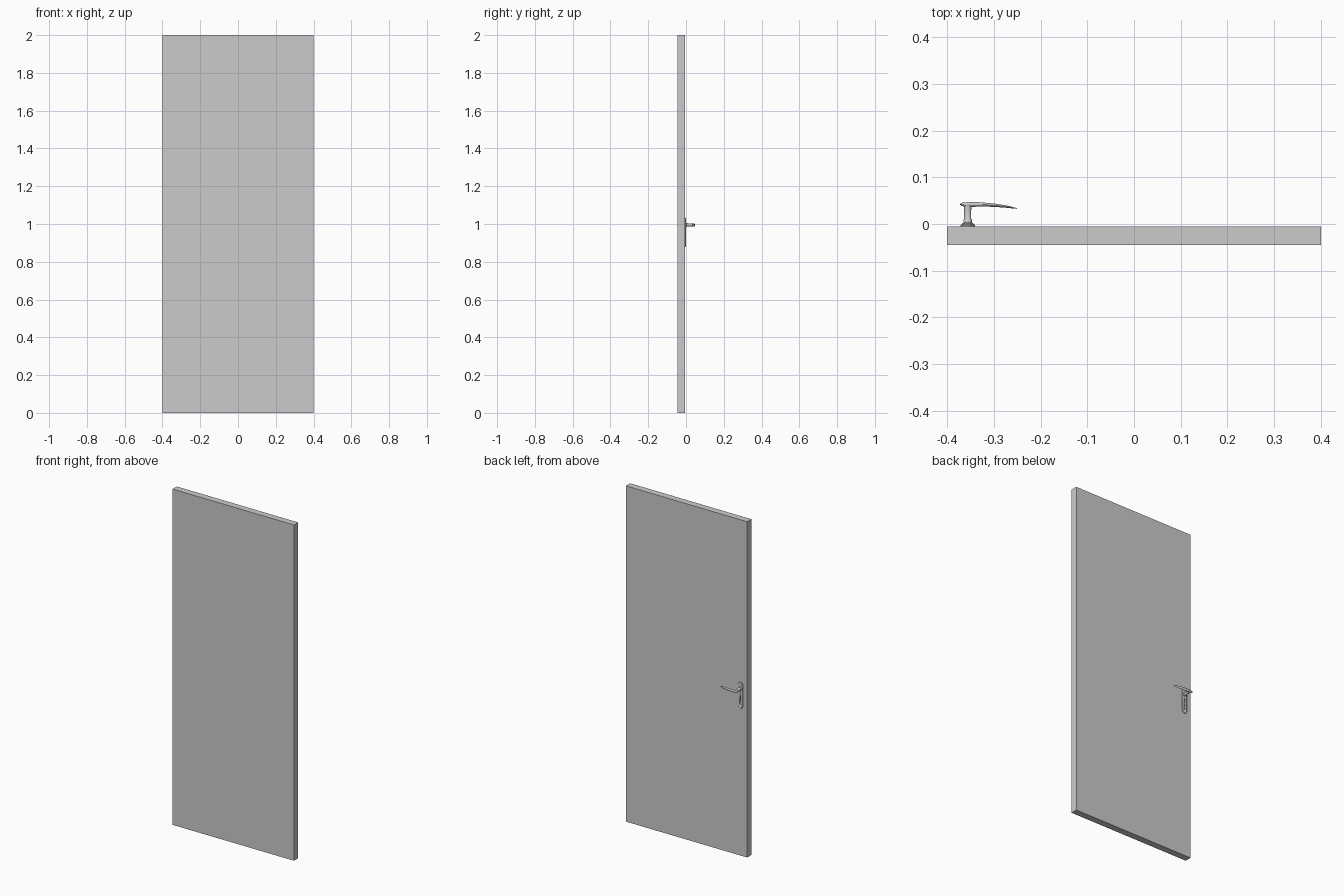
import bpy, bmesh, math
from mathutils import Vector

if "Cube" in bpy.data.objects:
    bpy.data.objects.remove(bpy.data.objects["Cube"])

CX = -0.356      # handle axis, x
FACE = -0.005    # back face of the door, y


def finish(bm, name, smooth=True):
    bmesh.ops.recalc_face_normals(bm, faces=bm.faces)
    me = bpy.data.meshes.new(name)
    bm.to_mesh(me)
    bm.free()
    ob = bpy.data.objects.new(name, me)
    bpy.context.collection.objects.link(ob)
    if smooth:
        bpy.ops.object.select_all(action='DESELECT')
        ob.select_set(True)
        bpy.context.view_layer.objects.active = ob
        bpy.ops.object.shade_smooth_by_angle(angle=math.radians(35))
    return ob


def loft(name, rings):
    """Skin a list of closed rings and cap both ends."""
    bm = bmesh.new()
    vs = [[bm.verts.new(p) for p in r] for r in rings]
    n = len(vs[0])
    for a, b in zip(vs, vs[1:]):
        for i in range(n):
            j = (i + 1) % n
            bm.faces.new((a[i], a[j], b[j], b[i]))
    bm.faces.new(vs[0])
    bm.faces.new(vs[-1])
    return finish(bm, name)


def stadium(r, z0, z1, y, n=12):
    """Upright slot outline with round ends, z0..z1 overall."""
    pts = []
    for zc, start in ((z1 - r, 0), (z0 + r, math.pi)):
        for i in range(n + 1):
            a = start + math.pi * i / n
            pts.append((CX + r * math.cos(a), y, zc + r * math.sin(a)))
    return pts


def circle(r, z, y, n=24):
    return [(CX + r * math.cos(2 * math.pi * i / n), y,
             z + r * math.sin(2 * math.pi * i / n)) for i in range(n)]


# door slab
bm = bmesh.new()
bmesh.ops.create_cube(bm, size=1)
for v in bm.verts:
    v.co = Vector((v.co.x * 0.8, v.co.y * 0.04 - 0.025, v.co.z * 2 + 1))
finish(bm, "door_slab", smooth=False)

# backplate with a chamfered rim
plate = loft("backplate", [
    stadium(0.016, 0.878, 1.034, FACE),
    stadium(0.016, 0.878, 1.034, FACE + 0.002),
    stadium(0.014, 0.880, 1.032, FACE + 0.004)])

# keyhole cut through the plate: round top and narrow slot
for i, (r, z0, z1) in enumerate(((0.005, 0.922, 0.932), (0.003, 0.902, 0.928))):
    cutter = loft(f"keyhole_cutter_{i}", [stadium(r, z0, z1 + 1e-4, FACE - 0.002),
                                          stadium(r, z0, z1 + 1e-4, FACE + 0.01)])
    cutter.hide_render = True
    cutter.hide_set(True)
    mod = plate.modifiers.new("keyhole", 'BOOLEAN')
    mod.operation = 'DIFFERENCE'
    mod.object = cutter
    mod.solver = 'EXACT'

# turned neck: collar, waist, then up into the lever
HZ = 0.995
loft("handle_neck", [circle(r, HZ, y) for r, y in (
    (0.012, FACE + 0.003), (0.012, 0.001), (0.009, 0.003), (0.009, 0.009),
    (0.0075, 0.012), (0.0075, 0.030), (0.008, 0.040))])

# lever: x, y centre, y half thickness, z half height
sections = [
    (-0.373, 0.0425, 0.0010, 0.0040),
    (-0.368, 0.0420, 0.0035, 0.0065),
    (-0.360, 0.0415, 0.0050, 0.0075),
    (-0.348, 0.0420, 0.0055, 0.0075),
    (-0.335, 0.0420, 0.0048, 0.0075),
    (-0.315, 0.0413, 0.0040, 0.0075),
    (-0.295, 0.0398, 0.0034, 0.0075),
    (-0.275, 0.0375, 0.0026, 0.0068),
    (-0.260, 0.0350, 0.0016, 0.0050),
    (-0.251, 0.0332, 0.0006, 0.0020)]
N = 16
loft("handle_lever", [
    [(x, y + hy * math.cos(2 * math.pi * i / N), HZ + hz * math.sin(2 * math.pi * i / N))
     for i in range(N)] for x, y, hy, hz in sections])
